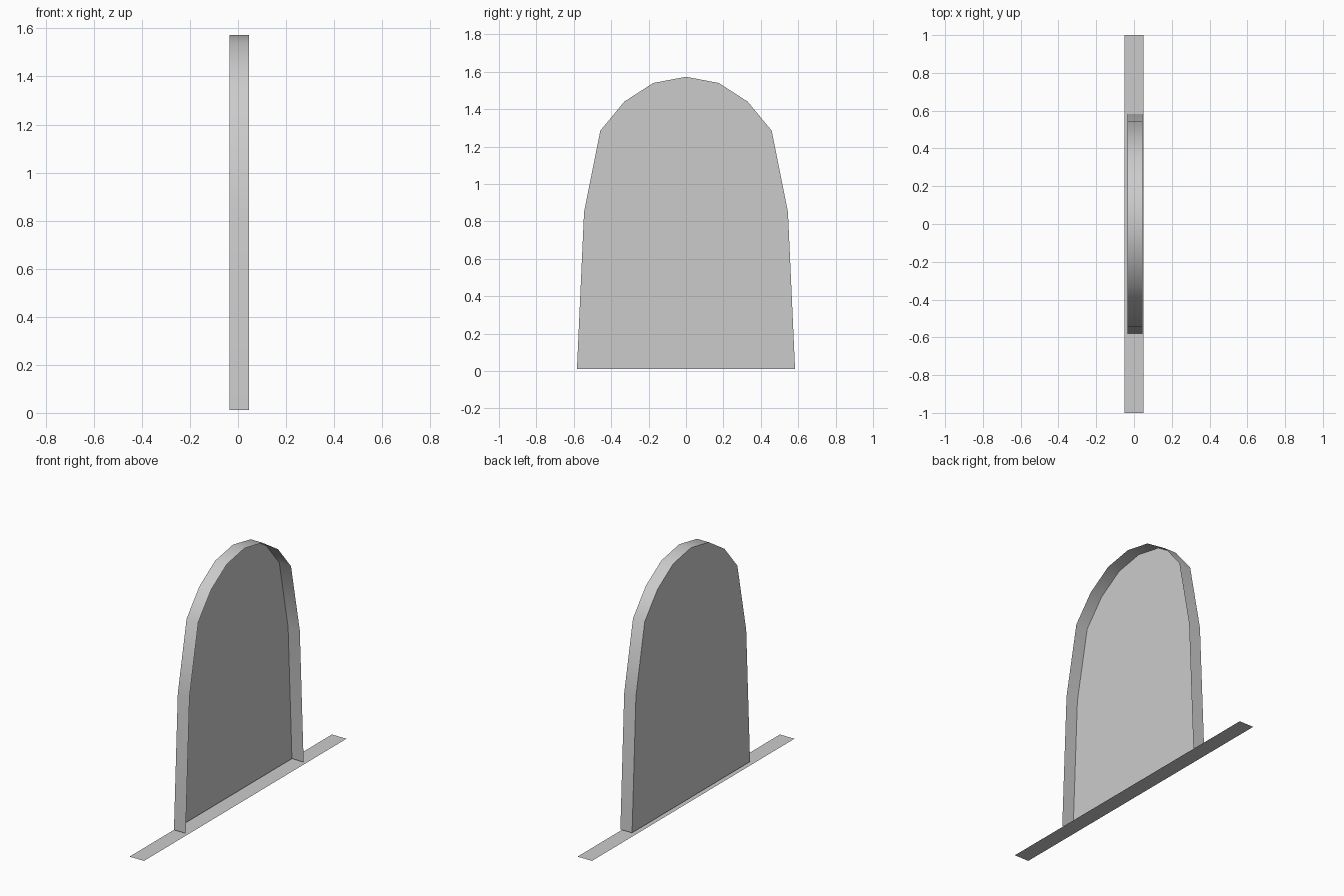
import bpy
import bmesh

cube = bpy.data.objects.get("Cube")
if cube:
    bpy.data.objects.remove(cube, do_unlink=True)

# One plain grey material
GREY = (0.6, 0.6, 0.6, 1.0)
grey = bpy.data.materials.new("plain grey")
grey.use_nodes = True
grey.diffuse_color = GREY
grey.node_tree.nodes["Principled BSDF"].inputs["Base Color"].default_value = GREY


def finish(bm, name):
    mesh = bpy.data.meshes.new(name)
    bm.to_mesh(mesh)
    bm.free()
    mesh.materials.append(grey)
    obj = bpy.data.objects.new(name, mesh)
    bpy.context.collection.objects.link(obj)
    return obj


# Arch outline as (y, z): half of it, mirrored about the apex
half = [(0.583, 0.012), (0.545, 0.85), (0.458, 1.285),
        (0.33, 1.44), (0.175, 1.54)]
outline = half + [(0, 1.573)] + [(-y, z) for y, z in reversed(half)]
BACK_X, OPEN_X = -0.035, 0.046

# Arched back panel with a rim around it, open on the +x side and below
bm = bmesh.new()
back = [bm.verts.new((BACK_X, y, z)) for y, z in outline]
rim = [bm.verts.new((OPEN_X, y, z)) for y, z in outline]
bm.faces.new(back)
for i in range(len(outline) - 1):
    bm.faces.new((back[i + 1], back[i], rim[i], rim[i + 1]))
bmesh.ops.recalc_face_normals(bm, faces=bm.faces)
arch = finish(bm, "arched_panel")

bpy.ops.object.select_all(action="DESELECT")
arch.select_set(True)
bpy.context.view_layer.objects.active = arch
bpy.ops.object.shade_smooth_by_angle(angle=0.7)

# Flat strip on the floor
bm = bmesh.new()
corners = [(-0.05, -1), (0.05, -1), (0.05, 1), (-0.05, 1)]
bm.faces.new([bm.verts.new((x, y, 0)) for x, y in corners])
finish(bm, "floor_strip")
